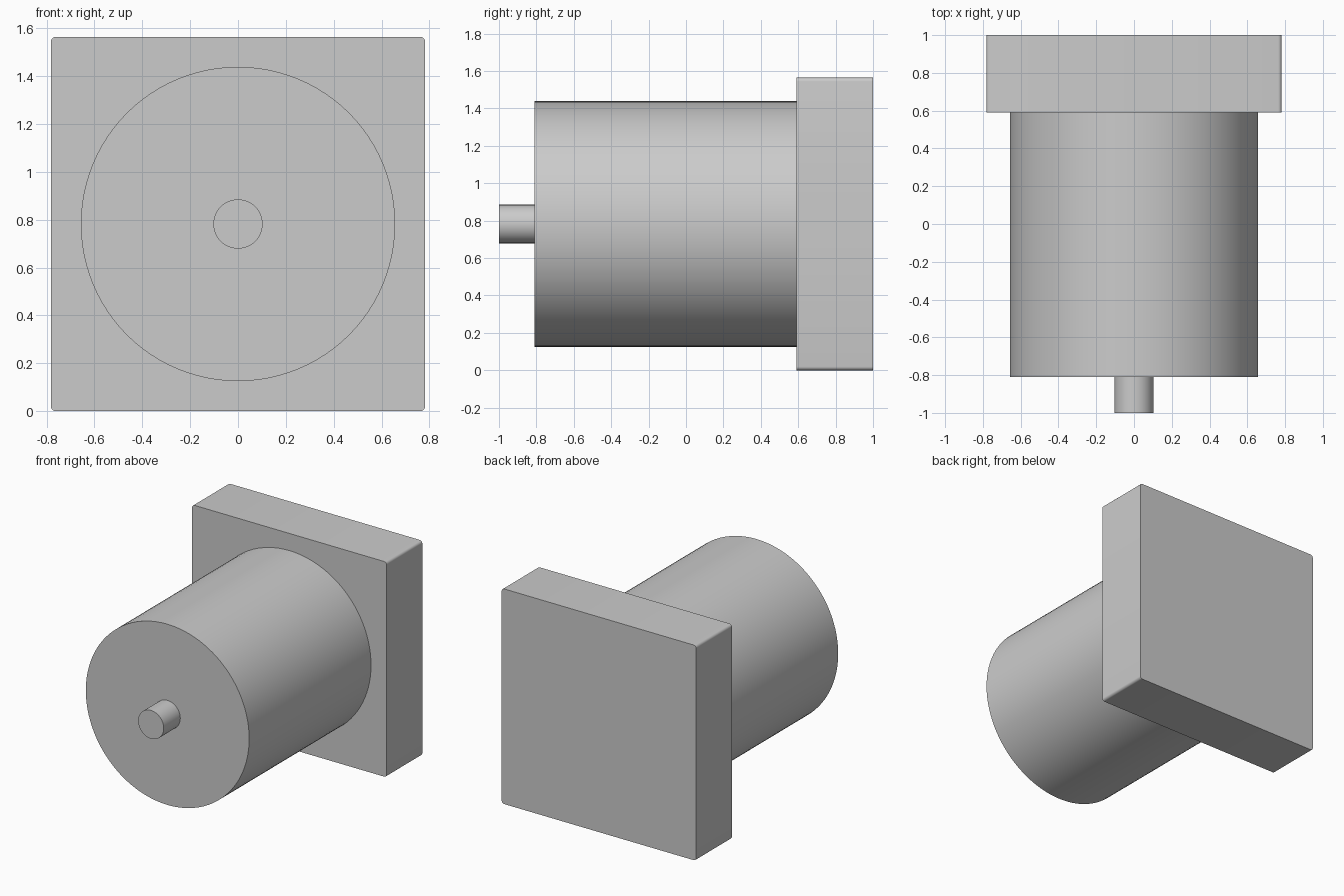
import bpy, bmesh, math
from mathutils import Matrix

cube = bpy.data.objects.get("Cube")
if cube:
    bpy.data.objects.remove(cube, do_unlink=True)

SIDE = 1.564          # square plate width
MID = SIDE / 2        # height of the shared axis

grey = bpy.data.materials.new("plain_grey")
grey.use_nodes = True
colour = (0.6, 0.6, 0.6, 1)
grey.diffuse_color = colour
grey.node_tree.nodes["Principled BSDF"].inputs["Base Color"].default_value = colour


def finish(name, bm):
    """Turn a bmesh into a smooth-by-angle grey object."""
    bmesh.ops.recalc_face_normals(bm, faces=bm.faces)
    mesh = bpy.data.meshes.new(name)
    bm.to_mesh(mesh)
    bm.free()
    mesh.materials.append(grey)
    obj = bpy.data.objects.new(name, mesh)
    bpy.context.collection.objects.link(obj)
    bpy.ops.object.select_all(action='DESELECT')
    obj.select_set(True)
    bpy.context.view_layer.objects.active = obj
    bpy.ops.object.shade_smooth_by_angle(angle=math.radians(30))


def cylinder_along_y(name, radius, front, back, sides):
    bm = bmesh.new()
    place = Matrix.Translation((0, (front + back) / 2, MID)) @ Matrix.Rotation(math.pi / 2, 4, 'X')
    bmesh.ops.create_cone(bm, cap_ends=True, segments=sides, radius1=radius,
                          radius2=radius, depth=back - front, matrix=place)
    finish(name, bm)


# Square back plate, rounded only on its four edges along y
bm = bmesh.new()
place = Matrix.Translation((0, 0.795, MID)) @ Matrix.Diagonal((SIDE, 0.41, SIDE, 1))
bmesh.ops.create_cube(bm, size=1, matrix=place)
corners = [e for e in bm.edges if abs(e.verts[0].co.y - e.verts[1].co.y) > 0.1]
bmesh.ops.bevel(bm, geom=corners, offset=0.02, segments=5, profile=0.5, affect='EDGES')
finish("back_plate", bm)

# Main body and front shaft
cylinder_along_y("body", 0.657, -0.81, 0.59, 96)
cylinder_along_y("shaft", 0.103, -1.0, -0.81, 48)
